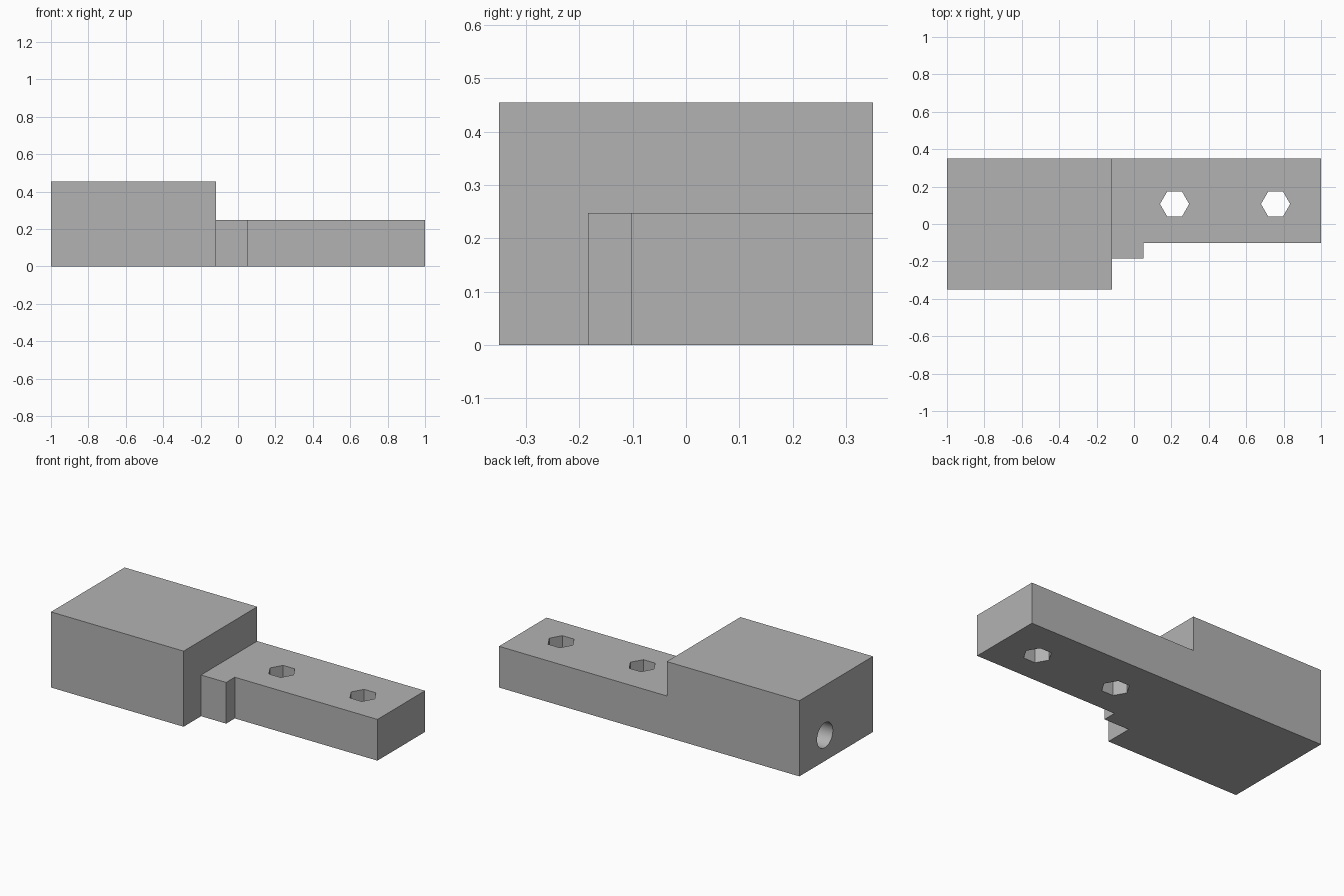
import bpy, bmesh, math
from mathutils import Matrix, Vector

default = bpy.data.objects.get("Cube")
if default:
    bpy.data.objects.remove(default, do_unlink=True)

grey = bpy.data.materials.new("plain grey")
grey.use_nodes = True
colour = (0.45, 0.45, 0.45, 1)
grey.diffuse_color = colour
grey.node_tree.nodes["Principled BSDF"].inputs["Base Color"].default_value = colour


def to_object(name, bm):
    mesh = bpy.data.meshes.new(name)
    bmesh.ops.recalc_face_normals(bm, faces=bm.faces)
    bm.to_mesh(mesh)
    bm.free()
    mesh.materials.append(grey)
    obj = bpy.data.objects.new(name, mesh)
    bpy.context.collection.objects.link(obj)
    return obj


def prism(name, outline, height):
    """Extrude a plan outline up from the ground."""
    bm = bmesh.new()
    base = bm.faces.new([bm.verts.new((x, y, 0)) for x, y in outline])
    top = bmesh.ops.extrude_face_region(bm, geom=[base])["geom"]
    verts = [v for v in top if isinstance(v, bmesh.types.BMVert)]
    bmesh.ops.translate(bm, vec=(0, 0, height), verts=verts)
    return to_object(name, bm)


def drill(name, sides, radius, length, centre, turn=Matrix()):
    bm = bmesh.new()
    bmesh.ops.create_cone(bm, cap_ends=True, segments=sides, radius1=radius,
                          radius2=radius, depth=length,
                          matrix=Matrix.Translation(Vector(centre)) @ turn)
    obj = to_object(name, bm)
    obj.hide_render = True
    return obj


def combine(target, other, operation):
    """Apply a boolean and discard the helper."""
    mod = target.modifiers.new(operation.title(), 'BOOLEAN')
    mod.operation, mod.solver, mod.object = operation, 'EXACT', other
    bpy.context.view_layer.objects.active = target
    bpy.ops.object.modifier_apply(modifier=mod.name)
    bpy.data.objects.remove(other, do_unlink=True)


BACK, STEP, SHOULDER = 0.35, -0.117, 0.05
HOLE_Y, HOLE_R = 0.107, 0.078

# Tall block and low stepped arm, joined into one bracket
bracket = prism("bracket", [(-1, -BACK), (STEP, -BACK), (STEP, BACK), (-1, BACK)], 0.455)
arm = prism("arm", [(STEP, -0.184), (SHOULDER, -0.184), (SHOULDER, -0.102),
                    (1, -0.102), (1, BACK), (STEP, BACK)], 0.248)
combine(bracket, arm, 'UNION')

# Hexagonal through holes in the arm, with corners along x
for x in (0.217, 0.757):
    combine(bracket, drill("hex_cutter", 6, HOLE_R, 1, (x, HOLE_Y, 0.1),
                           Matrix.Rotation(math.pi / 2, 4, 'Z')), 'DIFFERENCE')

# Round blind bore in the end of the block
BORE = 0.8
combine(bracket, drill("bore_cutter", 48, 0.075, 2 * BORE, (-1, HOLE_Y, 0.155),
                       Matrix.Rotation(math.pi / 2, 4, 'Y')), 'DIFFERENCE')

bpy.ops.object.select_all(action='DESELECT')
bracket.select_set(True)
bpy.context.view_layer.objects.active = bracket
bpy.ops.object.shade_smooth_by_angle(angle=math.radians(30))
